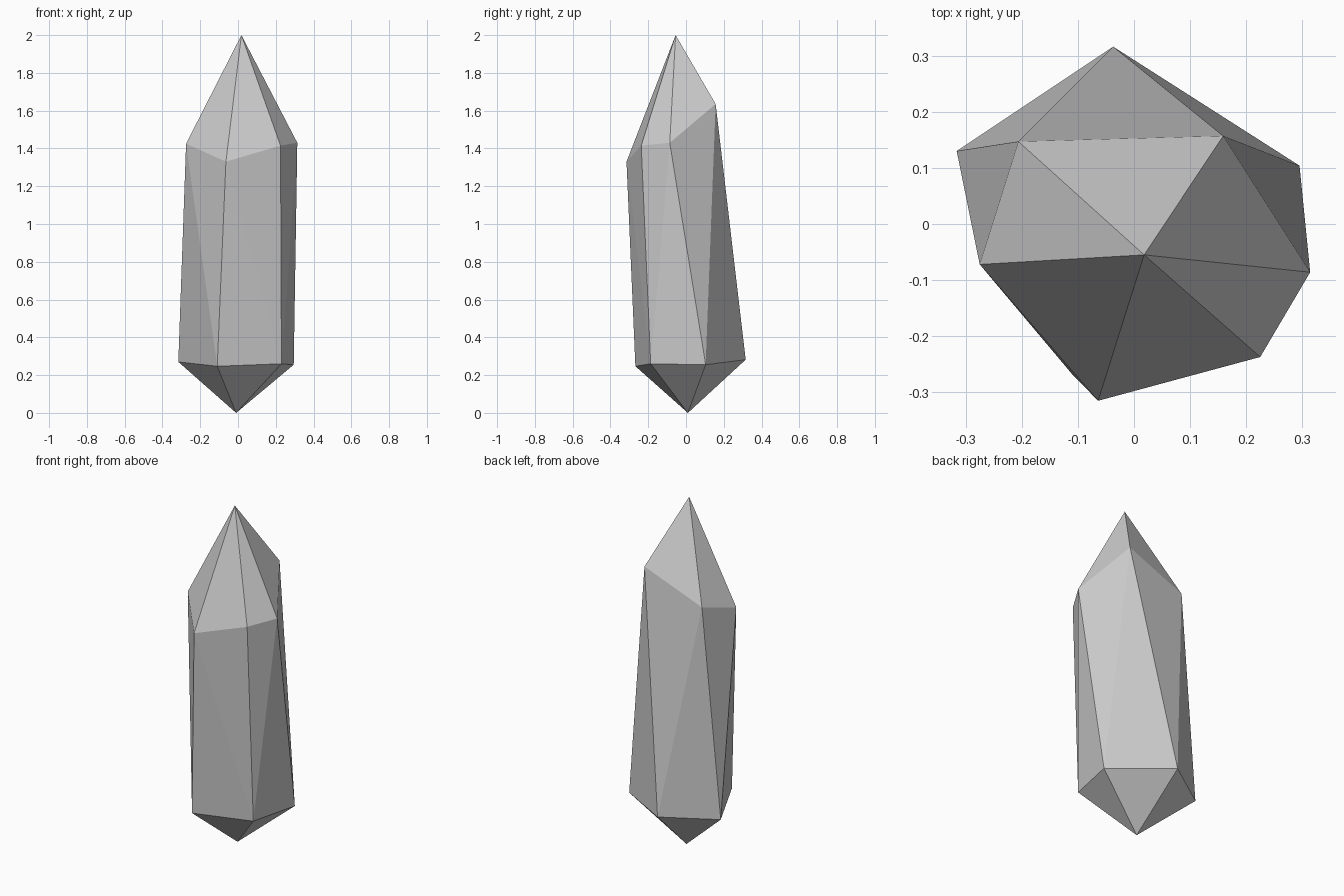
import bpy, bmesh

if "Cube" in bpy.data.objects:
    bpy.data.objects.remove(bpy.data.objects["Cube"])

# Crystal shard: two irregular rings and two tips, skinned by a convex hull
upper_ring = [(-0.275, -0.072, 1.425), (-0.064, -0.315, 1.33), (0.225, -0.237, 1.415),
              (0.314, -0.086, 1.43), (0.159, 0.157, 1.635), (-0.206, 0.147, 1.49)]
lower_ring = [(-0.316, 0.13, 0.27), (-0.11, -0.268, 0.247), (0.23, -0.187, 0.26),
              (0.295, 0.104, 0.255), (-0.037, 0.316, 0.282)]
tips = [(0.018, -0.055, 2.0), (-0.01, 0.01, 0.0)]

bm = bmesh.new()
for co in upper_ring + lower_ring + tips:
    bm.verts.new(co)
bmesh.ops.convex_hull(bm, input=bm.verts[:])
bmesh.ops.recalc_face_normals(bm, faces=bm.faces[:])

mesh = bpy.data.meshes.new("crystal_shard")
bm.to_mesh(mesh)
bm.free()
bpy.context.collection.objects.link(bpy.data.objects.new("crystal_shard", mesh))
